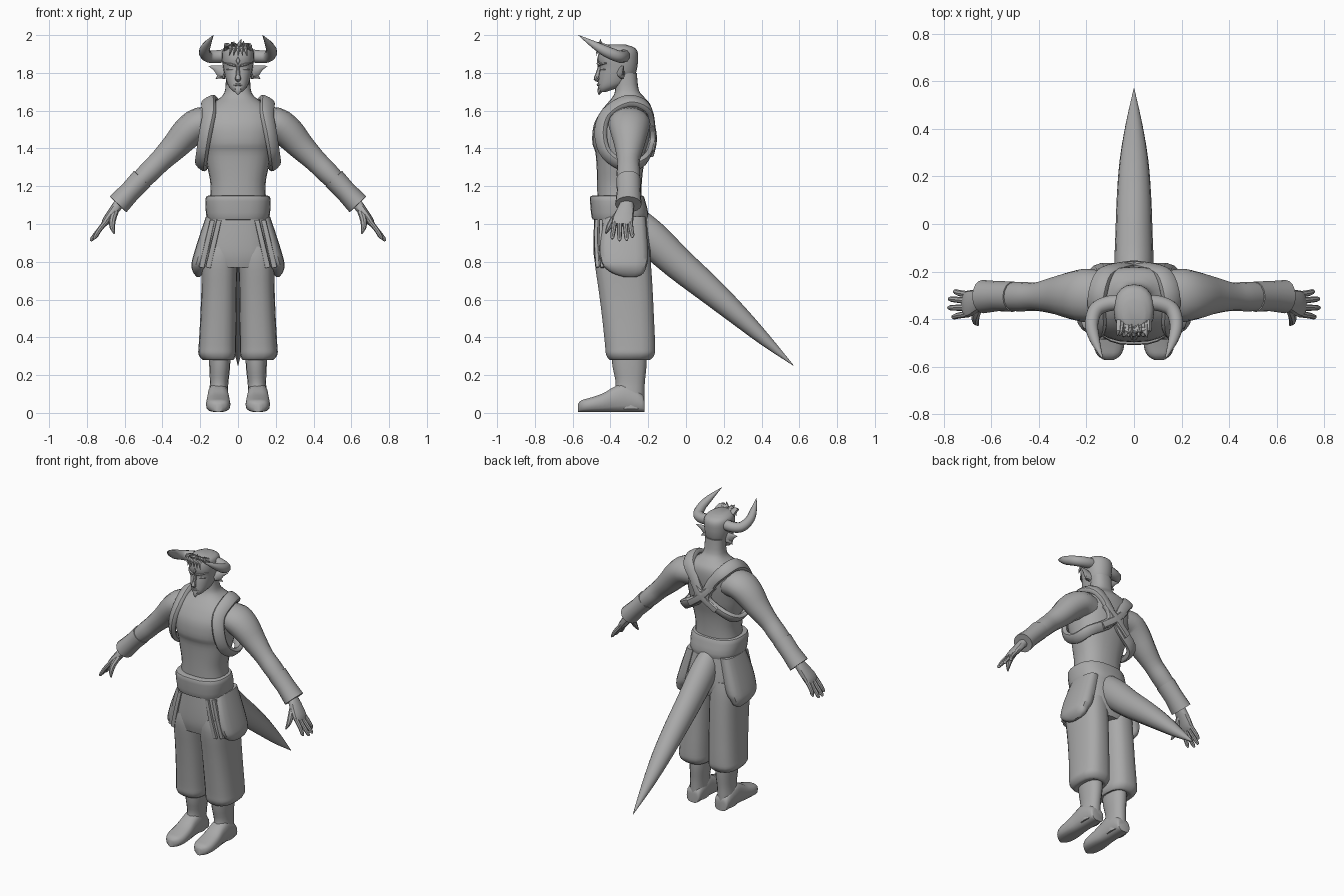
import bpy, bmesh, math, random
from mathutils import Vector

random.seed(4)
X, Y, Z = Vector((1, 0, 0)), Vector((0, 1, 0)), Vector((0, 0, 1))

grey = bpy.data.materials.new("plain grey")
grey.diffuse_color = (0.4, 0.4, 0.4, 1)


def smooth_path(pts, k, closed):
    """Catmull-Rom interpolation of point and radius tuples."""
    n, out = len(pts), []
    for i in range(n if closed else n - 1):
        if closed:
            a, b, c, d = (pts[(i + j) % n] for j in (-1, 0, 1, 2))
        else:
            a, b, c, d = pts[max(i - 1, 0)], pts[i], pts[i + 1], pts[min(i + 2, n - 1)]
        for s in range(k):
            t = s / k
            out.append([0.5 * (2 * q + (r - p) * t + (2 * p - 5 * q + 4 * r - w) * t * t
                               + (3 * q - p - 3 * r + w) * t ** 3)
                        for p, q, r, w in zip(a, b, c, d)])
    return out if closed else out + [list(pts[-1])]


def loft(name, pts, hint=X, axis=None, sides=16, e=2.0, k=3, closed=False, mirror=False, centre=None):
    """Skin superellipse rings (x, y, z, ru, rv) along a path; hint gives the u direction."""
    pts = smooth_path(pts, k, closed)
    n = len(pts)
    bm = bmesh.new()
    rings = []
    for i, p in enumerate(pts):
        pos = Vector(p[:3])
        nxt = pts[(i + 1) % n] if closed else pts[min(i + 1, n - 1)]
        prv = pts[i - 1] if closed else pts[max(i - 1, 0)]
        t = axis or (Vector(nxt[:3]) - Vector(prv[:3])).normalized()
        h = pos - centre if centre else hint
        u = (h - t * h.dot(t)).normalized()
        v = t.cross(u)
        ring = []
        for j in range(sides):
            a = 2 * math.pi * j / sides
            c, s = math.cos(a), math.sin(a)
            c = math.copysign(abs(c) ** (2 / e), c)
            s = math.copysign(abs(s) ** (2 / e), s)
            ring.append(bm.verts.new(pos + u * c * max(p[3], .001) + v * s * max(p[4], .001)))
        rings.append(ring)
    for i in range(n if closed else n - 1):
        r0, r1 = rings[i], rings[(i + 1) % n]
        for j in range(sides):
            m = (j + 1) % sides
            bm.faces.new((r0[j], r0[m], r1[m], r1[j]))
    if not closed:
        bm.faces.new(rings[0])
        bm.faces.new(rings[-1])
    bmesh.ops.recalc_face_normals(bm, faces=bm.faces)
    mesh = bpy.data.meshes.new(name)
    bm.to_mesh(mesh)
    bm.free()
    mesh.materials.append(grey)
    ob = bpy.data.objects.new(name, mesh)
    bpy.context.collection.objects.link(ob)
    if mirror:
        ob.modifiers.new("mirror", 'MIRROR')
    return ob


def stack(name, levels, **kw):
    """Horizontal rings given as (z, centre x, half width, front y, back y)."""
    return loft(name, [(cx, (f + b) / 2, z, rx, (b - f) / 2) for z, cx, rx, f, b in levels],
                axis=Z, **kw)


# Torso and neck
stack("torso", [(1.08, 0, .155, -.47, -.235), (1.2, 0, .145, -.47, -.235), (1.3, 0, .162, -.473, -.225),
                (1.38, 0, .178, -.48, -.205), (1.43, 0, .187, -.496, -.195), (1.52, 0, .2, -.49, -.183),
                (1.59, 0, .188, -.455, -.18), (1.635, 0, .145, -.42, -.19), (1.67, 0, .092, -.39, -.22),
                (1.71, 0, .068, -.375, -.25), (1.8, 0, .064, -.375, -.26)], sides=24, e=2.4)

# Head
stack("head", [(1.70, 0, .022, -.455, -.42), (1.718, 0, .042, -.463, -.37), (1.745, 0, .058, -.465, -.31),
               (1.79, 0, .071, -.462, -.27), (1.83, 0, .079, -.457, -.258), (1.87, 0, .084, -.466, -.254),
               (1.91, 0, .084, -.462, -.256), (1.935, 0, .074, -.45, -.275), (1.95, 0, .045, -.43, -.32)],
      sides=20, e=2.3)
loft("nose", [(0, -.456, 1.835, .008, .01), (0, -.468, 1.79, .011, .012), (0, -.477, 1.768, .016, .012),
              (0, -.464, 1.757, .01, .006)], sides=8, k=2)
loft("lips", [(-.026, -.452, 1.737, .004, .006), (0, -.464, 1.737, .008, .009), (.026, -.452, 1.737, .004, .006)],
     hint=Z, sides=8, k=2)
loft("brow", [(.012, -.462, 1.838, .006, .008), (.04, -.455, 1.845, .007, .009), (.07, -.42, 1.852, .003, .006)],
     hint=Z, sides=6, mirror=True)
loft("eye", [(.016, -.448, 1.815, .003, .006), (.036, -.444, 1.818, .008, .008), (.058, -.425, 1.818, .002, .006)],
     hint=Z, sides=8, mirror=True)
loft("goatee", [(0, -.452, 1.722, .022, .014), (0, -.457, 1.70, .016, .012), (0, -.46, 1.682, .001, .001)],
     sides=8, k=2)
loft("forehead_gem", [(0, -.462, 1.865, .012, .024), (0, -.471, 1.866, .009, .019)], sides=4, k=1)

# Pointed ears
loft("ear", [(.07, -.345, 1.8, .022, .032), (.095, -.34, 1.812, .012, .03), (.12, -.335, 1.825, .007, .016),
             (.155, -.33, 1.836, .001, .001)], hint=Y, sides=8, mirror=True)
loft("ear_lobe", [(.07, -.34, 1.785, .015, .018), (.098, -.335, 1.782, .009, .012), (.118, -.33, 1.768, .001, .001)],
     hint=Y, sides=8, k=2, mirror=True)

# Horns sweep out, then forward and up
loft("horn", [(.055, -.33, 1.893, .034, .034), (.11, -.335, 1.886, .034, .034), (.16, -.36, 1.888, .032, .032),
              (.178, -.42, 1.912, .029, .029), (.165, -.485, 1.948, .02, .022), (.13, -.57, 2.0, .001, .001)],
     hint=Z, sides=10, k=4, mirror=True)

# Hair tuft over the forehead
for i in range(11):
    x = -.06 + .012 * i
    lean, top = random.uniform(-.02, .02), random.uniform(1.955, 1.985) - abs(x) * .35
    loft("hair_spike", [(x, -.41, 1.925, .016, .02), (x + lean * .4, -.45, 1.948, .013, .013),
                        (x + lean, -.475 + random.uniform(-.01, .03), top, .001, .001)], sides=5, k=2)
for i in range(5):
    x = -.04 + .02 * i
    loft("forelock", [(x, -.43, 1.945, .012, .012), (x, -.468, 1.925, .01, .007),
                      (x * 1.2, -.472, 1.89, .001, .001)], sides=5, k=2)

# Arms
loft("arm", [(.12, -.3, 1.53, .1, .085), (.2, -.3, 1.53, .112, .088), (.265, -.3, 1.485, .1, .085),
             (.33, -.3, 1.415, .08, .073), (.41, -.305, 1.335, .06, .06), (.47, -.305, 1.275, .062, .058),
             (.54, -.305, 1.205, .058, .05), (.63, -.31, 1.11, .035, .032)], hint=Y, mirror=True)
loft("wrist_cuff", [(.507, -.305, 1.24, .05, .045), (.507, -.305, 1.24, .064, .06), (.57, -.303, 1.173, .063, .056),
                    (.635, -.305, 1.104, .07, .061), (.635, -.305, 1.104, .04, .035)], hint=Y, k=1, mirror=True)

# Hands: palm, four fingers, thumb
loft("palm", [(.62, -.31, 1.12, .033, .028), (.655, -.32, 1.075, .045, .026), (.695, -.335, 1.02, .056, .022),
              (.712, -.338, .995, .05, .014)], hint=Y, sides=12, e=2.5, mirror=True)
for y0, y1, tx, tz in ((-.296, -.284, .757, .928), (-.323, -.315, .778, .912),
                       (-.351, -.352, .78, .91), (-.378, -.39, .764, .92)):
    loft("finger", [(.695, y0, 1.018, .014, .014), (.735, (y0 + y1) / 2, .968, .013, .013),
                    (tx - .008, y1, tz + .012, .011, .011), (tx, y1, tz, .004, .004)],
         hint=Y, sides=8, k=2, mirror=True)
loft("thumb", [(.65, -.34, 1.07, .02, .02), (.665, -.385, 1.02, .019, .018), (.665, -.41, .98, .014, .014),
               (.655, -.425, .95, .004, .004)], hint=Y, sides=8, k=2, mirror=True)

# Harness straps: loop round each shoulder, meeting at the middle of the back
loft("harness_strap", [(.155, -.31, 1.652, .022, .042), (.152, -.42, 1.585, .022, .04), (.172, -.452, 1.48, .022, .038),
                       (.19, -.42, 1.37, .02, .035), (.195, -.32, 1.31, .02, .035), (.165, -.225, 1.335, .02, .034),
                       (.03, -.185, 1.43, .02, .034), (.06, -.185, 1.54, .02, .034), (.125, -.215, 1.625, .022, .04)],
     centre=Vector((.05, -.32, 1.47)), sides=12, e=2.8, k=4, closed=True, mirror=True)
for s in (1, -1):
    loft("harness_cross", [(s * .075, -.185, 1.53, .02, .024), (0, -.173, 1.45, .02, .026),
                           (-s * .1, -.188, 1.375, .02, .026)], hint=Y, sides=10, e=2.8)
loft("harness_knot", [(0, -.185, 1.455, .035, .035), (0, -.16, 1.455, .03, .03), (0, -.155, 1.455, .015, .015)],
     sides=10, k=1)

# Padded waist sash
stack("sash", [(1.02, 0, .14, -.47, -.22), (1.025, 0, .162, -.495, -.205), (1.06, 0, .17, -.503, -.2),
               (1.12, 0, .173, -.508, -.215), (1.148, 0, .165, -.505, -.225), (1.152, 0, .14, -.47, -.25)],
      sides=24, e=2.6, k=2)

# Baggy trousers
stack("trouser_hips", [(.77, 0, .165, -.475, -.2), (.83, 0, .19, -.488, -.185), (.92, 0, .181, -.49, -.19),
                       (1.05, 0, .16, -.485, -.21)], sides=24, e=2.7)
stack("trouser_leg", [(.285, .1, .06, -.38, -.21), (.28, .105, .08, -.405, -.19), (.31, .11, .099, -.425, -.165),
                      (.36, .109, .099, -.43, -.162), (.5, .104, .096, -.445, -.168), (.65, .1, .094, -.464, -.175),
                      (.8, .097, .094, -.485, -.185), (.88, .09, .085, -.48, -.195)],
      sides=18, e=2.7, mirror=True)

# Hip flaps and the trim along their front edges
stack("hip_flap", [(1.04, .125, .045, -.43, -.215), (.92, .158, .052, -.455, -.205), (.82, .185, .055, -.455, -.2),
                   (.775, .203, .044, -.435, -.21), (.74, .208, .027, -.39, -.225), (.72, .21, .008, -.33, -.26)],
      e=2.7, mirror=True)
for dx in (0, .035):
    loft("flap_trim", [(.1 + dx, -.474 + dx * .7, 1.02, .013, .009), (.128 + dx, -.476 + dx * .7, .9, .014, .01),
                       (.158 + dx, -.468 + dx * .7, .77, .015, .01)], sides=8, e=4, k=2, mirror=True)

# Boots
stack("boot_shaft", [(.02, .105, .052, -.36, -.222), (.1, .103, .05, -.38, -.22), (.16, .1, .049, -.372, -.218),
                     (.24, .097, .055, -.388, -.21), (.31, .097, .057, -.395, -.208)], e=2.2, mirror=True)
loft("boot_foot", [(.105, y, h / 2 + .004, w, h / 2) for y, h, w in
                   ((-.22, .06, .04), (-.235, .1, .05), (-.32, .15, .055), (-.38, .135, .057), (-.44, .1, .063),
                    (-.51, .076, .064), (-.552, .064, .048), (-.572, .045, .018))],
     axis=Y, sides=14, e=2.8, mirror=True)

# Long tapering tail
loft("tail", [(0, -.27, 1.0, .07, .09), (0, -.18, .92, .082, .095), (0, -.04, .79, .078, .086),
              (0, .12, .655, .072, .073), (0, .27, .523, .06, .056), (0, .42, .385, .035, .033),
              (0, .57, .25, .001, .001)], sides=16)

# Smooth shading with sharp edges kept
bpy.ops.object.select_all(action='SELECT')
bpy.context.view_layer.objects.active = bpy.data.objects["torso"]
bpy.ops.object.shade_smooth_by_angle(angle=math.radians(40))
